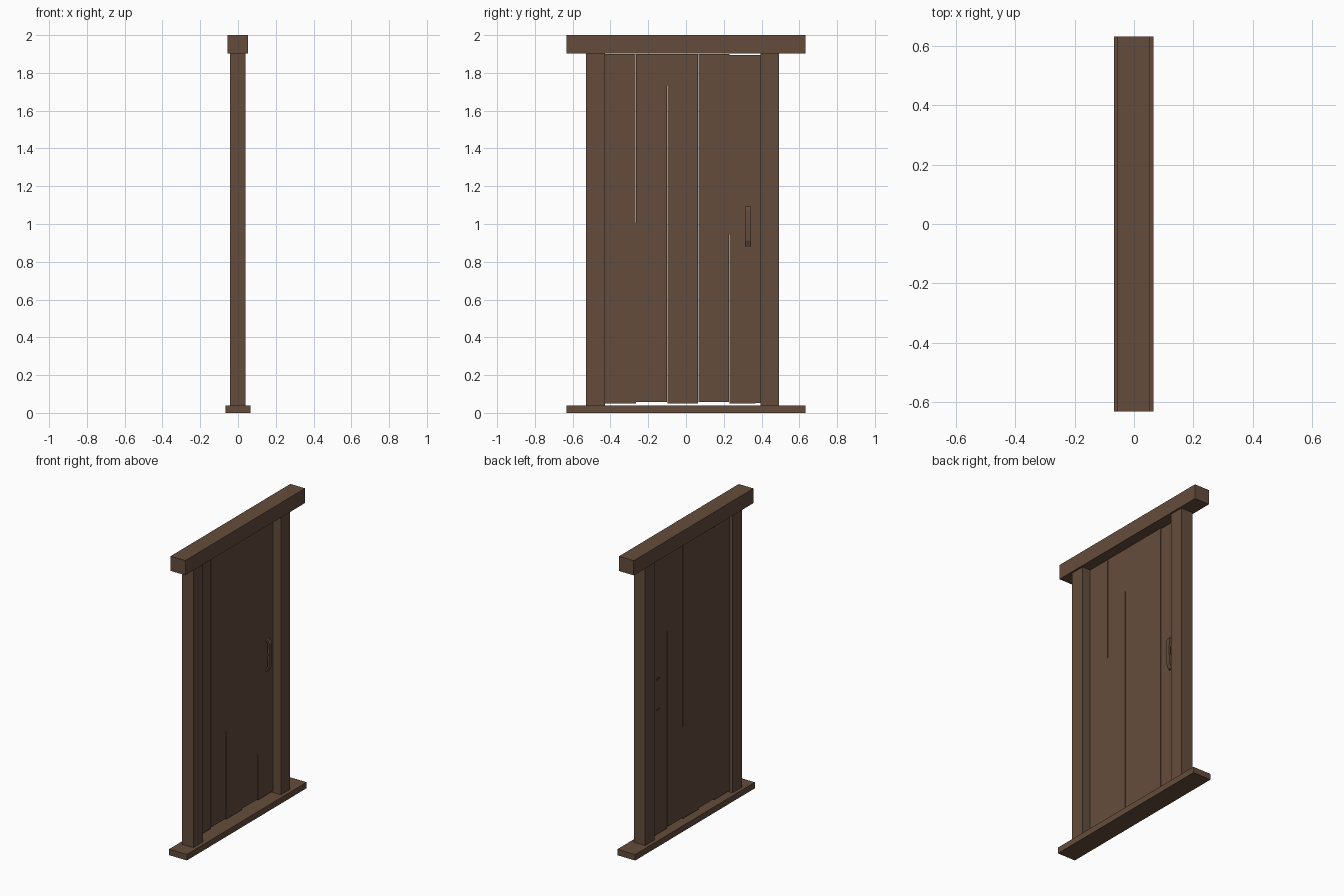
import bpy
import bmesh
from math import radians
from mathutils import Vector

cube = bpy.data.objects.get("Cube")
if cube:
    bpy.data.objects.remove(cube, do_unlink=True)

# One dark timber colour for the whole door
wood = bpy.data.materials.new("dark brown wood")
wood.use_nodes = True
colour = (0.127, 0.073, 0.045, 1)
wood.diffuse_color = colour
wood.node_tree.nodes["Principled BSDF"].inputs["Base Color"].default_value = colour


def finish(name, bm):
    bmesh.ops.recalc_face_normals(bm, faces=bm.faces)
    mesh = bpy.data.meshes.new(name)
    bm.to_mesh(mesh)
    bm.free()
    mesh.materials.append(wood)
    obj = bpy.data.objects.new(name, mesh)
    bpy.context.collection.objects.link(obj)
    return obj


def box(name, x, y, z):
    """Box spanning the given (low, high) ranges, with its origin at the centre."""
    bm = bmesh.new()
    bmesh.ops.create_cube(bm, size=1)
    bmesh.ops.scale(bm, verts=bm.verts, vec=[b - a for a, b in (x, y, z)])
    obj = finish(name, bm)
    obj.location = [(a + b) / 2 for a, b in (x, y, z)]
    return obj


# Frame
box("sill", (-0.067, 0.065), (-0.632, 0.632), (0, 0.04))
box("lintel", (-0.056, 0.053), (-0.632, 0.632), (1.902, 2))
box("front_post", (-0.043, 0.041), (-0.529, -0.43), (0.04, 1.902))
box("back_post", (-0.043, 0.041), (0.395, 0.492), (0.04, 1.902))

# Thin door planks, hung very slightly unevenly
bottoms = (0.05, 0.058, 0.051, 0.058, 0.051)
tops = (1.9, 1.9, 1.9, 1.9, 1.895)
tilts = (0.05, -0.03, 0.02, -0.05, 0.03)
pitch = 0.165
for i, (low, high, tilt) in enumerate(zip(bottoms, tops, tilts)):
    y = -0.43 + i * pitch
    plank = box(f"plank_{i + 1}", (-0.022, -0.016), (y + 0.001, y + pitch - 0.001), (low, high))
    plank.rotation_euler.x = radians(tilt)

# Handle: a bent strap whose two ends pass through the door
path = [Vector(p) for p in ((-0.027, 0.883), (-0.012, 0.883), (0.004, 0.915), (0.007, 0.99),
                            (0.005, 1.07), (-0.004, 1.088), (-0.027, 1.088))]
half = 0.006
bm = bmesh.new()
rings = []
for i, p in enumerate(path):
    along = (path[min(i + 1, len(path) - 1)] - path[max(i - 1, 0)]).normalized()
    side = Vector((along.y, -along.x)) * half
    a, b = p + side, p - side
    rings.append([bm.verts.new(v) for v in ((a.x, 0.313, a.y), (a.x, 0.343, a.y),
                                            (b.x, 0.343, b.y), (b.x, 0.313, b.y))])
for lower, upper in zip(rings, rings[1:]):
    for k in range(4):
        n = (k + 1) % 4
        bm.faces.new((lower[k], lower[n], upper[n], upper[k]))
bm.faces.new(rings[0])
bm.faces.new(rings[-1])
finish("handle", bm)
